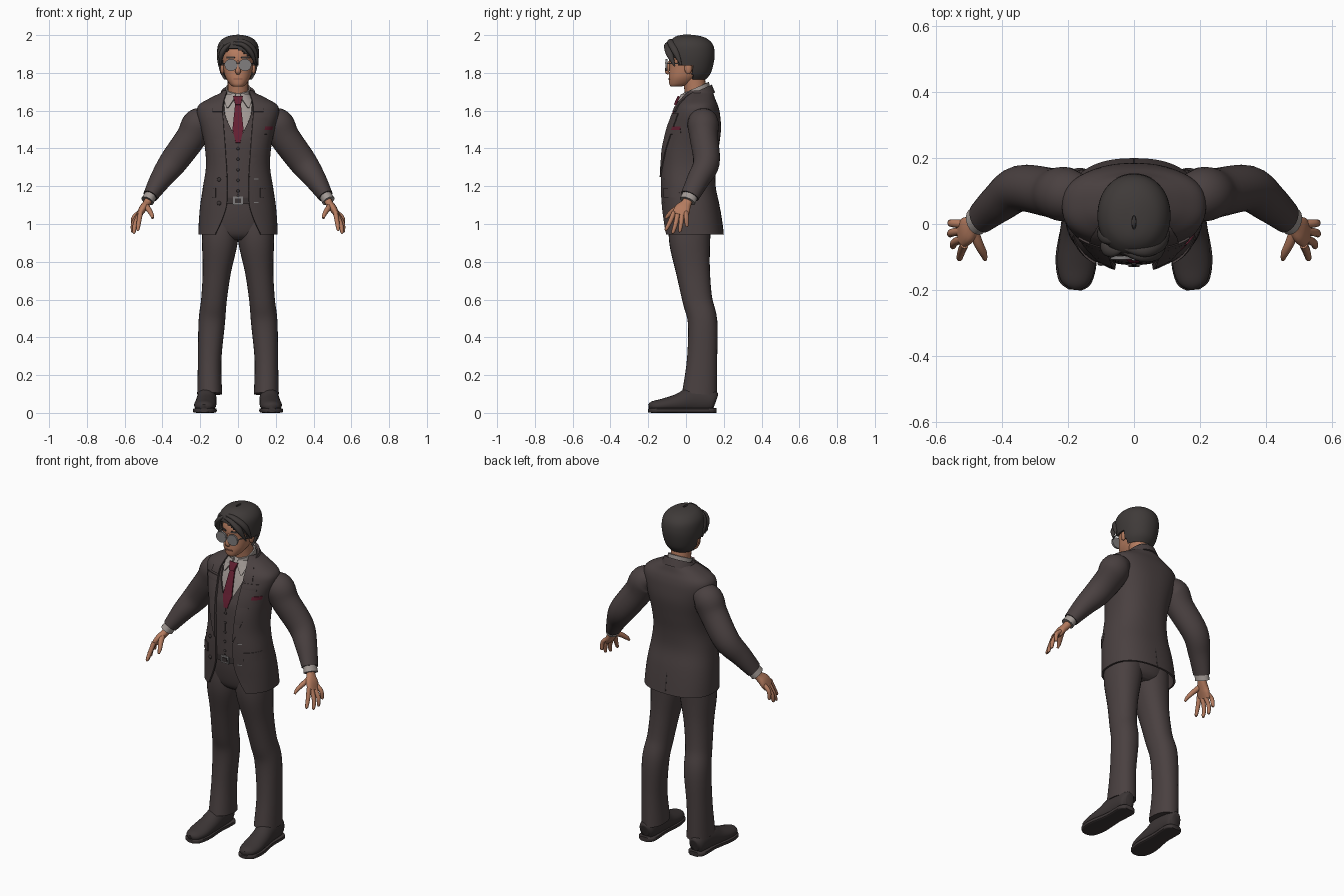
import bpy, bmesh, math
from mathutils import Vector

if "Cube" in bpy.data.objects:
    bpy.data.objects.remove(bpy.data.objects["Cube"])


def material(name, r, g, b):
    m = bpy.data.materials.new(name)
    m.use_nodes = True
    m.diffuse_color = (r, g, b, 1)
    shader = m.node_tree.nodes["Principled BSDF"]
    shader.inputs["Base Color"].default_value = (r, g, b, 1)
    shader.inputs["Roughness"].default_value = .8
    return m


SUIT = material("charcoal cloth", .068, .052, .052)
LEATHER = material("dark leather", .045, .036, .036)
HAIR = material("dark hair", .05, .043, .041)
SKIN = material("skin", .46, .2, .115)
LIPS = material("lips", .26, .1, .065)
SHIRT = material("pale shirt", .36, .32, .3)
TIE = material("wine silk", .13, .014, .032)
LENS = material("grey lens", .3, .3, .3)
METAL = material("grey metal", .22, .21, .21)


def finish(name, bm, mat, thick=0, mirror=False):
    bmesh.ops.recalc_face_normals(bm, faces=bm.faces)
    me = bpy.data.meshes.new(name)
    bm.to_mesh(me)
    bm.free()
    me.materials.append(mat)
    me.shade_smooth()
    me.set_sharp_from_angle(angle=math.radians(45))
    ob = bpy.data.objects.new(name, me)
    bpy.context.collection.objects.link(ob)
    if thick:
        solid = ob.modifiers.new("thickness", "SOLIDIFY")
        solid.thickness, solid.offset = thick, 0
        ob.modifiers.new("crisp edges", "EDGE_SPLIT").split_angle = math.radians(45)
    if mirror:
        ob.modifiers.new("other side", "MIRROR").use_mirror_merge = False
    return ob


def skin_rings(name, rings, mat, closed=True, thick=0, mirror=False, keep=None):
    """Bridge successive rings of points; closed rings get end caps."""
    bm = bmesh.new()
    grid = [[bm.verts.new(p) for p in ring] for ring in rings]
    count = len(grid[0])
    for low, high in zip(grid, grid[1:]):
        for i in range(count if closed else count - 1):
            j = (i + 1) % count
            bm.faces.new((low[i], low[j], high[j], high[i]))
    if closed and not keep:
        bm.faces.new(grid[0])
        bm.faces.new(grid[-1])
    if keep:
        drop = [f for f in bm.faces if not keep(f.calc_center_median())]
        bmesh.ops.delete(bm, geom=drop, context="FACES")
    return finish(name, bm, mat, thick, mirror)


def spline(rows, steps=5):
    out = []
    for i in range(len(rows) - 1):
        span = rows[max(i - 1, 0)], rows[i], rows[i + 1], rows[min(i + 2, len(rows) - 1)]
        for k in range(steps):
            t = k / steps
            out.append([(2 * q + (r - p) * t + (2 * p - 5 * q + 4 * r - s) * t * t
                         + (3 * q - p - 3 * r + s) * t ** 3) / 2 for p, q, r, s in zip(*span)])
    return out + [list(rows[-1])]


def bulge(value, n):
    return math.copysign(abs(value) ** (2 / n), value)


def body(name, rows, mat, n=2.4, seg=40, opened=False, **opts):
    """Stack of level ovals (z, half width, front y, back y[, half front opening])."""
    rows, rings = spline(rows), []
    for row in rows:
        z, rx, front, back = row[:4]
        start = math.asin((max(row[4], 0) / rx) ** (n / 2)) if opened else 0
        sweep = 2 * (math.pi - start)
        ring = []
        for i in range(seg + 1 if opened else seg):
            a = start + sweep * i / seg
            ring.append((rx * bulge(math.sin(a), n),
                         (front + back - (back - front) * bulge(math.cos(a), n)) / 2, z))
        rings.append(ring)
    skin_rings(name, rings, mat, closed=not opened, **opts)

    def surface(x, z, side=-1):
        z = min(max(z, rows[0][0]), rows[-1][0])
        for a, b in zip(rows, rows[1:]):
            if z <= b[0]:
                t = (z - a[0]) / (b[0] - a[0])
                rx, front, back = [a[i] + (b[i] - a[i]) * t for i in (1, 2, 3)]
                ratio = min(abs(x) / rx, .985)
                return (front + back + side * (back - front) * (1 - ratio ** n) ** (1 / n)) / 2
    return surface


def tube(name, rows, mat, ref=(0, 1, 0), n=2, seg=20, mirror=False):
    """Sweep ovals (x, y, z, radius along ref, other radius) along a path."""
    rows, rings = spline(rows), []
    for i, row in enumerate(rows):
        t = (Vector(rows[min(i + 1, len(rows) - 1)][:3]) - Vector(rows[max(i - 1, 0)][:3])).normalized()
        u = Vector(ref)
        u = (u - t * u.dot(t)).normalized()
        v = t.cross(u)
        rings.append([Vector(row[:3]) + u * row[3] * bulge(math.cos(a), n) + v * row[4] * bulge(math.sin(a), n)
                      for a in (math.tau * k / seg for k in range(seg))])
    skin_rings(name, rings, mat, mirror=mirror)


def strip(name, rows, surface, lift, mat, thick=.008, mirror=False, side=-1, steps=4):
    """Cloth panel (z, inner x, outer x) laid on a surface."""
    fine = []
    for a, b in zip(rows, rows[1:]):
        fine += [[p + (q - p) * k / steps for p, q in zip(a, b)] for k in range(steps + 1)]
    rings = []
    for z, left, right in fine:
        xs = [left + (right - left) * k / 8 for k in range(9)]
        rings.append([(x, surface(x, z, side) + side * lift, z) for x in xs])
    skin_rings(name, rings, mat, closed=False, thick=thick, mirror=mirror)


def ball(name, loc, size, mat, mirror=False):
    bm = bmesh.new()
    bmesh.ops.create_uvsphere(bm, u_segments=16, v_segments=10, radius=1)
    bmesh.ops.scale(bm, vec=size, verts=bm.verts)
    bmesh.ops.translate(bm, vec=loc, verts=bm.verts)
    finish(name, bm, mat, mirror=mirror)


def collar(name, rows, mat, start, slope=.45):
    rings = []
    for rx, ry, z in rows:
        angles = [start + 2 * (math.pi - start) * k / 32 for k in range(33)]
        rings.append([(rx * math.sin(a), .05 - ry * math.cos(a), z - slope * ry * math.cos(a)) for a in angles])
    skin_rings(name, rings, mat, closed=False, thick=.008)


# Shoes and soles
tube("shoe", [(.165, .158, .06, .025, .035), (.165, .135, .065, .045, .06), (.165, .04, .07, .052, .07),
              (.17, -.04, .052, .056, .05), (.175, -.12, .04, .058, .036), (.178, -.175, .034, .044, .028),
              (.18, -.196, .03, .018, .016)], LEATHER, ref=(1, 0, 0), mirror=True)
tube("sole", [(.165, .162, .013, .028, .013), (.165, .13, .013, .052, .013), (.168, .02, .013, .05, .013),
              (.175, -.1, .013, .063, .013), (.178, -.175, .013, .05, .013), (.18, -.2, .013, .02, .01)],
     LEATHER, ref=(1, 0, 0), n=5, mirror=True)

# Trousers and belt
tube("trouser_leg", [(.15, .072, .1, .066, .093), (.15, .085, .28, .062, .08), (.139, .088, .48, .07, .078),
                     (.127, .06, .6, .068, .079), (.112, .037, .75, .075, .09), (.097, .02, .9, .094, .108),
                     (.09, .02, 1, .095, .11), (.08, .02, 1.1, .08, .1)],
     SUIT, ref=(1, 0, 0), n=2.2, seg=28, mirror=True)
hips = body("trouser_hips", [(.915, .1, -.05, .1), (.95, .16, -.085, .13), (1.05, .175, -.105, .14),
                             (1.16, .165, -.11, .13)], SUIT)
strip("belt", [(1.105, -.09, .09), (1.14, -.09, .09)], hips, .005, LEATHER)
strip("belt_buckle", [(1.1, -.025, .025), (1.145, -.025, .025)], hips, .012, METAL)
strip("buckle_centre", [(1.11, -.016, .016), (1.135, -.016, .016)], hips, .017, LEATHER)

# Shirt, waistcoat and jacket
shirt = body("shirt", [(1.3, .13, -.1, .12), (1.42, .145, -.1, .14), (1.5, .155, -.082, .15),
                       (1.58, .15, -.056, .15), (1.63, .11, -.036, .135), (1.67, .075, -.018, .12),
                       (1.7, .06, 0, .11)], SHIRT)
vest = body("waistcoat", [(1.135, .165, -.118, .13, .03), (1.16, .165, -.12, .13, .001),
                          (1.3, .15, -.118, .13, .001), (1.43, .155, -.111, .145, .001),
                          (1.49, .165, -.094, .15, .03), (1.57, .16, -.067, .15, .066),
                          (1.63, .12, -.042, .14, .075)], SUIT, opened=True, thick=.008)
jacket = body("jacket", [(.945, .205, -.12, .195, .12), (1.02, .202, -.122, .185, .085),
                         (1.1, .195, -.127, .172, .06), (1.2, .18, -.132, .152, .056),
                         (1.3, .165, -.13, .154, .06), (1.4, .17, -.123, .168, .068),
                         (1.5, .19, -.1, .18, .076), (1.58, .212, -.07, .175, .083),
                         (1.625, .205, -.05, .165, .083), (1.66, .15, -.022, .15, .075),
                         (1.69, .09, 0, .14, .06), (1.705, .075, .01, .13, .055)],
              SUIT, seg=56, opened=True, thick=.01)
strip("lapel", [(1.25, .057, .062), (1.35, .063, .1), (1.45, .07, .13), (1.55, .078, .16),
                (1.585, .081, .168)], jacket, .008, SUIT, mirror=True)
strip("lapel_collar", [(1.595, .081, .135), (1.63, .08, .13), (1.66, .073, .112), (1.695, .06, .08)],
      jacket, .009, SUIT, mirror=True)
collar("jacket_collar", [(.105, .1, 1.65), (.088, .086, 1.695), (.078, .078, 1.69)], SUIT, .8)
strip("pocket_flap", [(1.14, .118, .184), (1.19, .118, .18)], jacket, .009, SUIT, mirror=True)
strip("breast_pocket", [(1.475, .137, .177), (1.497, .137, .179)], jacket, .008, SUIT)
strip("pocket_square", [(1.497, .138, .178), (1.517, .142, .182)], jacket, .008, TIE)
strip("back_vent", [(.955, -.004, .004), (1.07, -.002, .002)], jacket, .004, LEATHER, thick=.004, side=1)
for z in (1.11, 1.235):
    ball("jacket_button", (-.1, jacket(-.1, z) - .006, z), (.011, .006, .011), LEATHER)
    strip("buttonhole", [(z, .085, .108), (z + .006, .085, .108)], jacket, .006, METAL, thick=.003)
for k in range(5):
    z = 1.175 + k * .056
    ball("waistcoat_button", (0, vest(0, z) - .005, z), (.008, .005, .008), LEATHER)

# Shirt collar and tie
collar("shirt_collar", [(.068, .076, 1.66), (.062, .068, 1.72)], SHIRT, .25)
strip("collar_wing", [(1.685, .012, .058), (1.655, .024, .072), (1.615, .052, .06)], shirt, .014, SHIRT, mirror=True)
strip("tie_blade", [(1.43, -.012, .012), (1.5, -.029, .029), (1.635, -.015, .015)], shirt, .016, TIE)
strip("tie_knot", [(1.63, -.014, .014), (1.675, -.026, .026)], shirt, .021, TIE, thick=.016)

# Sleeves, cuffs and hands
tube("sleeve", [(.14, .085, 1.565, .055, .04), (.205, .09, 1.535, .082, .083), (.25, .095, 1.455, .075, .08),
                (.345, .108, 1.325, .07, .074), (.41, .065, 1.235, .06, .058), (.464, .02, 1.148, .05, .04)],
     SUIT, seg=28, mirror=True)
tube("shirt_cuff", [(.455, .028, 1.165, .042, .032), (.479, .008, 1.122, .044, .035)], SHIRT, mirror=True)
tube("palm", [(.465, .018, 1.145, .025, .022), (.483, .003, 1.11, .027, .02), (.505, -.018, 1.08, .042, .02),
              (.525, -.033, 1.045, .042, .014)], SKIN, n=2.4, mirror=True)
fingers = {"index_finger": (-.062, -.104, .53, .965), "middle_finger": (-.042, -.068, .55, .95),
           "ring_finger": (-.02, -.032, .558, .957), "little_finger": (0, .004, .557, .985)}
for name, (base, tip, x, z) in fingers.items():
    tube(name, [(.515, base, 1.065, .013, .013), (x - .006, (base + tip) / 2, z + .05, .012, .012),
                (x, tip, z + .008, .009, .009), (x, tip, z, .004, .004)], SKIN, seg=12, mirror=True)
tube("thumb", [(.49, -.015, 1.1, .016, .016), (.472, -.06, 1.075, .015, .014), (.457, -.09, 1.05, .012, .011),
               (.452, -.108, 1.03, .006, .006)], SKIN, seg=12, mirror=True)

# Neck, head and face
tube("neck", [(0, .06, 1.63, .06, .06), (0, .05, 1.71, .055, .058), (0, .035, 1.81, .056, .06)],
     SKIN, ref=(1, 0, 0))
head = body("head", [(1.727, .025, -.08, -.03), (1.74, .043, -.088, .02), (1.77, .063, -.09, .06),
                     (1.8, .073, -.089, .09), (1.84, .079, -.087, .11), (1.88, .082, -.09, .12),
                     (1.92, .079, -.08, .12), (1.955, .055, -.05, .09)], SKIN, n=2.2)
tube("nose", [(0, -.082, 1.865, .007, .007), (0, -.094, 1.835, .009, .012), (0, -.1, 1.808, .015, .012),
              (0, -.09, 1.795, .01, .006)], SKIN, ref=(1, 0, 0), seg=12)
ball("ear", (.083, .012, 1.825), (.011, .02, .032), SKIN, mirror=True)
strip("mouth", [(1.764, -.024, .024), (1.771, -.022, .022)], head, .002, LIPS, thick=.006)
strip("eyebrow", [(1.877, .016, .06), (1.886, .018, .058)], head, .003, HAIR, thick=.006, mirror=True)

# Glasses
rim = [(.037 + .031 * math.cos(a), -.105, 1.842 + .029 * math.sin(a)) for a in (math.tau * k / 24 for k in range(24))]
skin_rings("lens", [rim, [(x, y + .006, z) for x, y, z in rim]], LENS, mirror=True)
skin_rings("glasses_rim", [[(.037 + (x - .037) * s, y + d, 1.842 + (z - 1.842) * s) for x, y, z in rim]
                           for s, d in ((1, -.003), (1.1, -.003), (1.1, .008), (1, .008))], METAL, mirror=True)
tube("glasses_bridge", [(-.01, -.105, 1.848, .003, .003), (0, -.109, 1.852, .003, .003),
                        (.01, -.105, 1.848, .003, .003)], METAL, seg=8)
tube("glasses_temple", [(.068, -.102, 1.85, .003, .003), (.086, -.05, 1.85, .003, .003),
                        (.088, .015, 1.845, .003, .003)], METAL, ref=(1, 0, 0), seg=8, mirror=True)


# Hair cap with a swept hairline, then loose locks
def hairline(p):
    if p.y > .035:
        return True
    if p.y > -.04:
        return p.z > 1.838
    return p.z > 1.925 - .6 * max(p.x, 0) - .8 * max(-p.x - .05, 0)


body("hair_cap", [(1.768, .07, -.07, .1), (1.8, .088, -.085, .125), (1.85, .1, -.09, .14),
                  (1.9, .105, -.095, .146), (1.945, .1, -.092, .138), (1.975, .078, -.07, .11),
                  (1.99, .045, -.045, .07), (1.996, .006, -.015, .025)],
     HAIR, n=2.1, seg=64, thick=.012, keep=hairline)
locks = [((-.045, -.075, 1.95), (.02, -.096, 1.95), (.07, -.088, 1.905), (.096, -.06, 1.835)),
         ((-.045, -.065, 1.965), (.03, -.082, 1.965), (.085, -.058, 1.92), (.106, -.025, 1.84)),
         ((-.04, -.04, 1.978), (.03, -.035, 1.978), (.085, 0, 1.94), (.105, .03, 1.86)),
         ((-.03, -.07, 1.96), (-.065, -.083, 1.935), (-.088, -.07, 1.895), (-.093, -.045, 1.84)),
         ((-.03, -.04, 1.975), (-.075, -.045, 1.95), (-.098, -.03, 1.9), (-.101, -.01, 1.835)),
         ((-.05, -.06, 1.965), (-.03, -.03, 1.98), (.01, .04, 1.978), (.03, .1, 1.95))]
for path in locks:
    widths = (.008, .018, .02, .004)
    tube("hair_lock", [(*p, w, w * .7) for p, w in zip(path, widths)], HAIR, seg=12)
